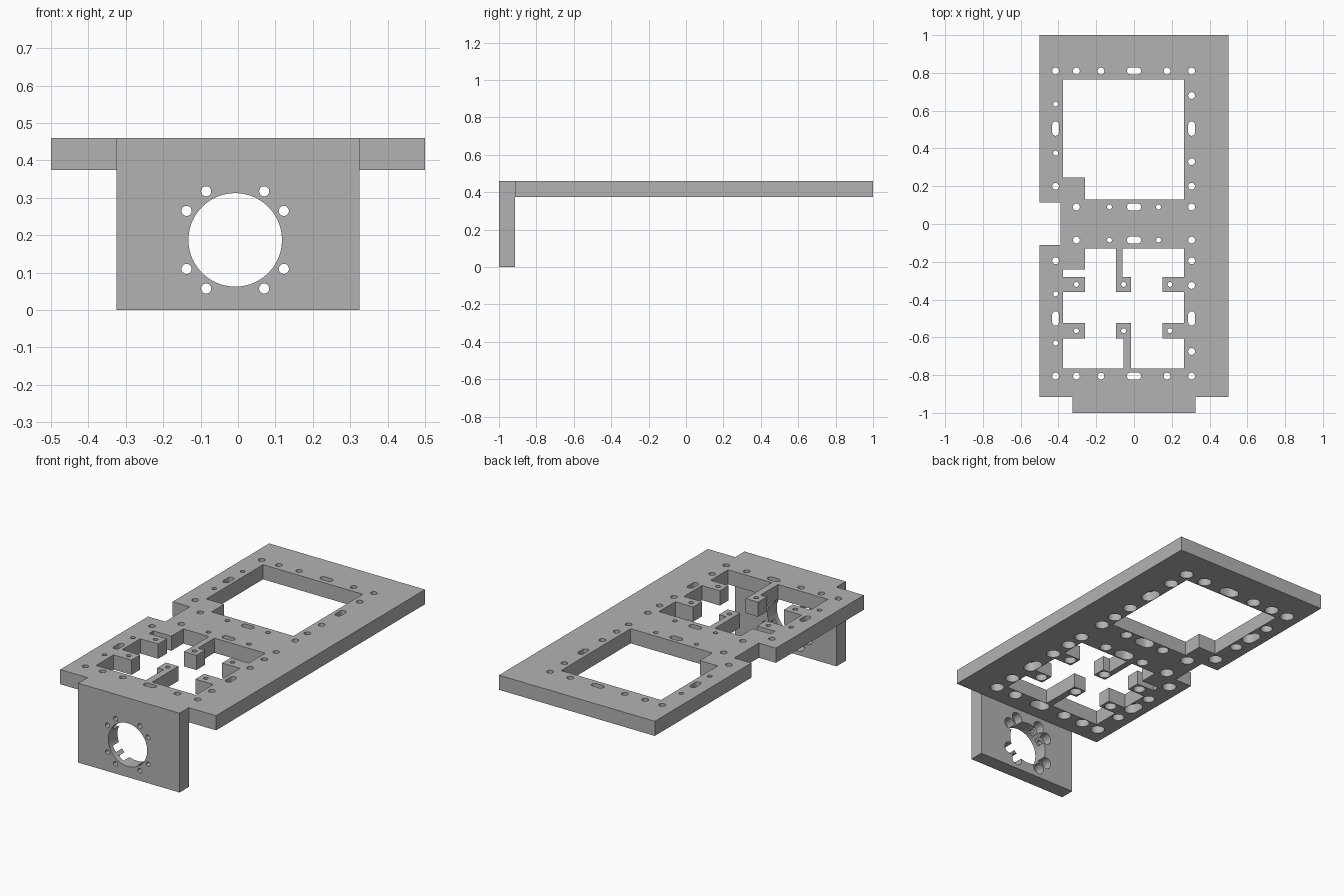
import bpy, bmesh
from math import cos, sin, pi, radians

cube = bpy.data.objects.get("Cube")
if cube:
    bpy.data.objects.remove(cube, do_unlink=True)

grey = bpy.data.materials.new("matte_grey")
grey.use_nodes = True
colour = (0.45, 0.45, 0.45, 1)
grey.diffuse_color = colour
grey.node_tree.nodes["Principled BSDF"].inputs["Base Color"].default_value = colour


def prism(name, loops, low, high, axis="z"):
    """Extrude closed 2D loops along z, or along y for loops drawn in x and z."""
    bm = bmesh.new()
    for loop in loops:
        place = (lambda p, h: (p[0], p[1], h)) if axis == "z" else (lambda p, h: (p[0], h, p[1]))
        start = [bm.verts.new(place(p, low)) for p in loop]
        end = [bm.verts.new(place(p, high)) for p in loop]
        bm.faces.new(start)
        bm.faces.new(end)
        for i in range(len(loop)):
            j = (i + 1) % len(loop)
            bm.faces.new((start[i], start[j], end[j], end[i]))
    bmesh.ops.recalc_face_normals(bm, faces=bm.faces)
    mesh = bpy.data.meshes.new(name)
    bm.to_mesh(mesh)
    bm.free()
    mesh.materials.append(grey)
    obj = bpy.data.objects.new(name, mesh)
    bpy.context.collection.objects.link(obj)
    return obj


def combine(body, other, operation):
    """Apply a boolean and discard the helper object."""
    other.hide_render = True
    mod = body.modifiers.new(operation.lower(), "BOOLEAN")
    mod.operation, mod.object, mod.solver = operation, other, "EXACT"
    bpy.context.view_layer.objects.active = body
    bpy.ops.object.modifier_apply(modifier=mod.name)
    bpy.data.objects.remove(other, do_unlink=True)


def capsule(x, y, r, dx=0, dy=0, steps=24):
    """A circle, or a slot when stretched by dx or dy."""
    pts = []
    for i in range(steps):
        a = 2 * pi * (i + 0.5) / steps
        c, s = cos(a), sin(a)
        pts.append((x + r * c + (dx if c > 0 else -dx), y + r * s + (dy if s > 0 else -dy)))
    return pts


def rect(x0, x1, y0, y1):
    return [(x0, y0), (x1, y0), (x1, y1), (x0, y1)]


# Main sizes
top, under = 0.46, 0.375
back_of_bracket = -0.915
half_bracket = 0.325
mid = 0.0025
left, right, inner = -0.375, 0.265, -0.26
near, far = 0.13, 0.765

# Plate with a side notch and a front tongue
b, e = half_bracket, back_of_bracket
frame = prism("mounting_frame", [[
    (-b, -1), (b, -1), (b, e), (0.5, e), (0.5, 1), (-0.5, 1),
    (-0.5, 0.115), (-0.39, 0.115), (-0.39, -0.11), (-0.5, -0.11), (-0.5, e), (-b, e)]], under, top)

# Upright bracket below the tongue
bracket = prism("front_bracket", [rect(-b, b, -1, e)], 0, top)
combine(frame, bracket, "UNION")

# Large rear window with one filled corner
rear = [(inner, near), (right, near), (right, far), (left, far), (left, 0.245), (inner, 0.245)]

# Front window, whose outline walks round six small tabs
t1, t2, t3, t4 = -0.605, -0.525, -0.36, -0.28
tab = 0.15
ma, mb, sa, sb = -0.095, -0.015, -0.055, -0.06
front = [(left, -far), (sa, -far), (sa, t1), (ma, t1), (ma, t2), (mb, t2), (mb, -far), (right, -far)]
for low, high in ((t1, t2), (t3, t4)):
    front += [(right, low), (tab, low), (tab, high), (right, high)]
front += [(right, -near), (sb, -near), (sb, t4), (mb, t4), (mb, t3), (ma, t3), (ma, -near),
          (inner, -near), (inner, -0.24), (left, -0.24)]
for low, high in ((t3, t4), (t1, t2)):
    front += [(left, high), (inner, high), (inner, low), (left, low)]
combine(frame, prism("window_cutter", [rear, front], 0.3, 0.6), "DIFFERENCE")

# Screw holes: x, distance from the middle, kind
edge, col = -0.415, 0.305
holes = [(x, 0.8075, "large") for x in (edge, -col, -0.175, 0.175, col)]
holes += [(col, y, "large") for y in (0.6775, 0.3275, 0.1975, 0.0875)]
holes += [(-col, 0.0875, "large"), (edge, 0.1975, "large")]
holes += [(edge, 0.6325, "small"), (edge, 0.3725, "small"), (-0.13, 0.0875, "small"), (0.13, 0.0875, "small")]
holes += [(0, 0.8075, "wide"), (0, 0.0875, "wide"), (edge, 0.5025, "long"), (col, 0.5025, "long")]
kinds = {"large": (0.018, 0.038, 0, 0), "small": (0.013, 0.033, 0, 0),
         "wide": (0.018, 0.038, 0.02, 0), "long": (0.018, 0.038, 0, 0.02)}

spots = [(x, mid + side * y, kind) for x, y, kind in holes for side in (1, -1)]
spots += [(x, y, "small") for x in (-col, sa, 0.19) for y in (-0.32, -0.565)]
through, bores = [], []
for x, y, kind in spots:
    r, bore, dx, dy = kinds[kind]
    through.append(capsule(x, y, r, dx, dy))
    bores.append(capsule(x, y, bore, dx, dy))
combine(frame, prism("hole_cutter", through, 0.3, 0.6), "DIFFERENCE")
combine(frame, prism("bore_cutter", bores, 0.3, under + 0.055), "DIFFERENCE")

# Round opening in the bracket and its ring of eight screw holes
cx, cz = -0.0075, 0.1875
ring = [(cx + i * dx, cz + j * dz) for dx, dz in ((0.0775, 0.13), (0.13, 0.0775))
        for i in (1, -1) for j in (1, -1)]
opening = [capsule(cx, cz, 0.125, steps=64)] + [capsule(x, z, 0.0135) for x, z in ring]
combine(frame, prism("opening_cutter", opening, -1.1, -0.85, "y"), "DIFFERENCE")
sinks = [capsule(x, z, 0.034) for x, z in ring]
combine(frame, prism("sink_cutter", sinks, e - 0.055, -0.85, "y"), "DIFFERENCE")

# Smooth the hole walls, keep all edges crisp
bpy.ops.object.select_all(action="DESELECT")
frame.select_set(True)
bpy.context.view_layer.objects.active = frame
bpy.ops.object.shade_smooth_by_angle(angle=radians(25))
